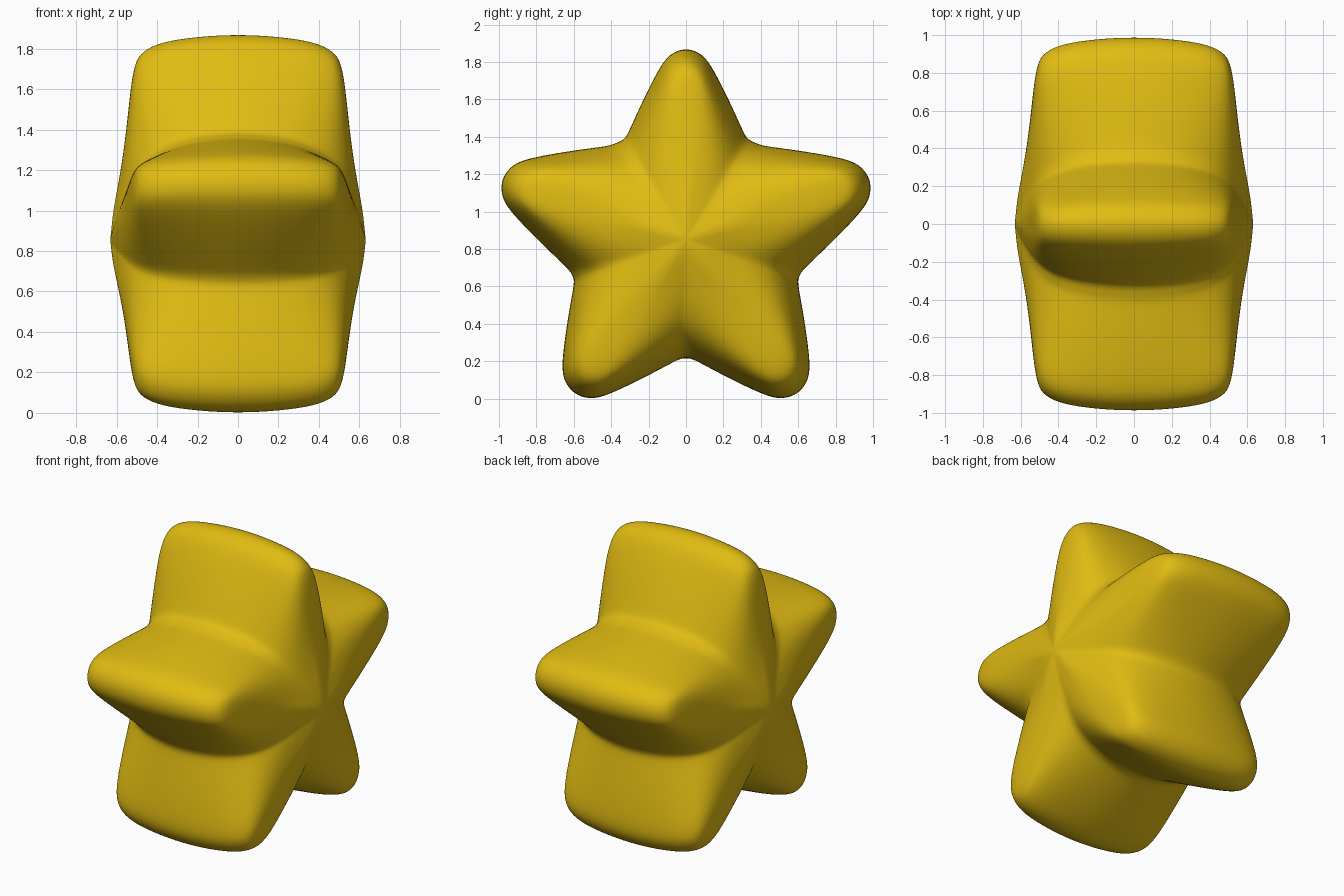
import bpy, bmesh, math

cube = bpy.data.objects.get("Cube")
if cube:
    bpy.data.objects.remove(cube)

# Single golden material
gold = bpy.data.materials.new("golden yellow")
gold.use_nodes = True
color = (0.75, 0.5, 0.006, 1)
gold.diffuse_color = color
bsdf = gold.node_tree.nodes["Principled BSDF"]
bsdf.inputs["Base Color"].default_value = color
bsdf.inputs["Roughness"].default_value = 0.6

CENTER_Z = 0.852
NOTCH = 0.645
TIP = 1.025
DEPTH = 0.632

# Half outline of one arm, from tip to root: (along arm, half width)
HALF_ARM = [(TIP, 0), (1.005, 0.07), (0.97, 0.117), (0.9, 0.167),
            (0.75, 0.25), (0.6, 0.325), (0.54, 0.355)]
# Stretch along and across each arm, starting with the top one
ARMS = [(1, 0.93), (1.015, 1), (1, 1), (1, 1), (1.015, 1)]

# Side bulge: (scale, depth) along the arm ridge and along the notch valley
RIDGE = [(1, 0), (0.99, 0.2), (0.965, 0.38), (0.92, 0.475), (0.865, 0.51),
         (0.75, 0.53), (0.53, 0.552), (0.33, 0.58), (0.16, 0.615)]
VALLEY = [(1, 0), (0.96, 0.2), (0.9, 0.32), (0.81, 0.42), (0.7, 0.485),
          (0.55, 0.535), (0.38, 0.572), (0.24, 0.6), (0.12, 0.62)]


def star_outline():
    """Points (y, z) around the star, relative to its centre."""
    points = []
    for i, (stretch, width) in enumerate(ARMS):
        angle = i * math.tau / 5
        c, s = math.cos(angle), math.sin(angle)
        root = angle - math.pi / 5
        points.append((NOTCH * math.sin(root), NOTCH * math.cos(root)))
        arm = [(a, -b) for a, b in reversed(HALF_ARM[1:])] + HALF_ARM
        for a, b in arm:
            a, b = a * stretch, b * width
            points.append((a * s + b * c, a * c - b * s))
    return points


def mix(a, b, t):
    return a + (b - a) * t


# Star body built as stacked outlines from one side to the other
outline = star_outline()
bm = bmesh.new()
layers = [(i, -1) for i in range(len(RIDGE) - 1, 0, -1)]
layers += [(i, 1) for i in range(len(RIDGE))]
rings = []
for i, side in layers:
    ring = []
    for y, z in outline:
        t = (math.hypot(y, z) - NOTCH) / (TIP - NOTCH)
        t = min(1, max(0, t))
        scale = mix(VALLEY[i][0], RIDGE[i][0], t)
        x = side * mix(VALLEY[i][1], RIDGE[i][1], t)
        ring.append(bm.verts.new((x, y * scale, CENTER_Z + z * scale)))
    rings.append(ring)

n = len(outline)
for low, high in zip(rings, rings[1:]):
    for j in range(n):
        k = (j + 1) % n
        bm.faces.new((low[j], low[k], high[k], high[j]))
for ring, x in ((rings[0], -DEPTH), (rings[-1], DEPTH)):
    pole = bm.verts.new((x, 0, CENTER_Z))
    for j in range(n):
        bm.faces.new((ring[j], ring[(j + 1) % n], pole))
bmesh.ops.recalc_face_normals(bm, faces=bm.faces)
for face in bm.faces:
    face.smooth = True

mesh = bpy.data.meshes.new("star_body")
bm.to_mesh(mesh)
bm.free()
mesh.materials.append(gold)
star = bpy.data.objects.new("star_body", mesh)
bpy.context.collection.objects.link(star)

# Soften all edges
soft = star.modifiers.new("soften", 'SUBSURF')
soft.levels = soft.render_levels = 2
